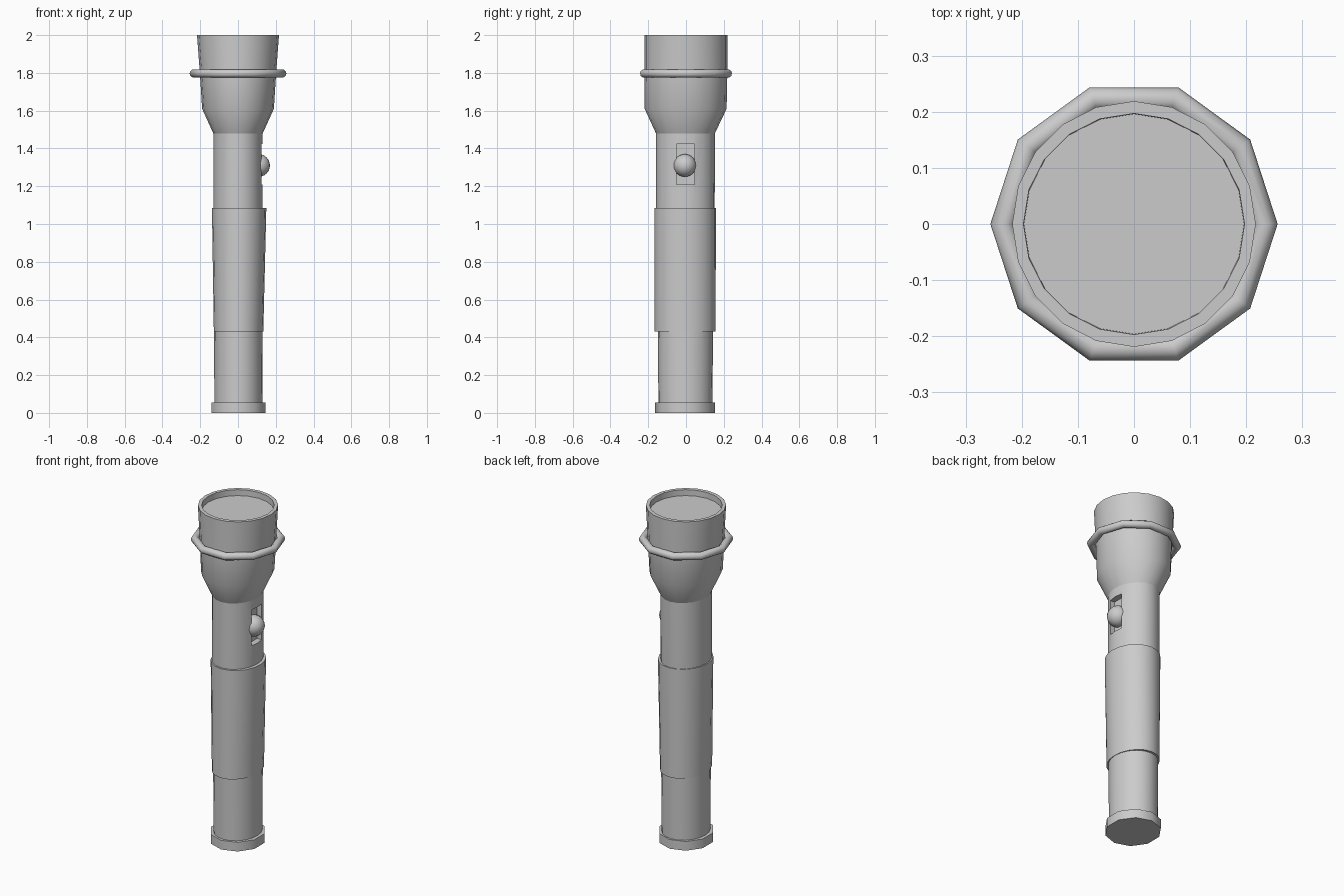
import bpy, bmesh, math

if "Cube" in bpy.data.objects:
    bpy.data.objects.remove(bpy.data.objects["Cube"])


def activate(ob):
    bpy.ops.object.select_all(action='DESELECT')
    ob.select_set(True)
    bpy.context.view_layer.objects.active = ob


def smooth(ob, deg=42):
    activate(ob)
    bpy.ops.object.shade_smooth_by_angle(angle=math.radians(deg))


def loft(name, sections, sides=20, phase=0.0, cap_start=True, cap_end=True):
    """Skin elliptical sections given as (z, centre x, centre y, radius x, radius y)."""
    bm = bmesh.new()
    rings = []
    for z, cx, cy, rx, ry in sections:
        rings.append([bm.verts.new((cx + rx * math.cos(phase + math.tau * i / sides),
                                    cy + ry * math.sin(phase + math.tau * i / sides), z))
                      for i in range(sides)])
    for a, b in zip(rings, rings[1:]):
        for i in range(sides):
            j = (i + 1) % sides
            bm.faces.new((a[i], a[j], b[j], b[i]))
    if cap_start:
        bm.faces.new(rings[0][::-1])
    if cap_end:
        bm.faces.new(rings[-1])
    me = bpy.data.meshes.new(name)
    bm.to_mesh(me)
    bm.free()
    ob = bpy.data.objects.new(name, me)
    bpy.context.collection.objects.link(ob)
    return ob


# Barrel with a recessed switch slot on the right side
barrel = loft("barrel", [(0.04, 0.002, -0.003, 0.127, 0.143),
                         (0.43, 0.002, -0.003, 0.129, 0.146),
                         (1.085, 0, -0.003, 0.131, 0.155),
                         (1.48, 0, -0.003, 0.131, 0.156)])
bpy.ops.mesh.primitive_cube_add(size=1, location=(0.145, -0.003, 1.317))
cutter = bpy.context.object
cutter.name = "slot_cutter"
cutter.scale = (0.1, 0.096, 0.215)
cutter.hide_render = True
mod = barrel.modifiers.new("slot", 'BOOLEAN')
mod.operation = 'DIFFERENCE'
mod.object = cutter
mod.solver = 'EXACT'
activate(barrel)
bpy.ops.object.modifier_apply(modifier=mod.name)
bpy.data.objects.remove(cutter, do_unlink=True)
smooth(barrel)

# Flared head with a rim and recessed wall
smooth(loft("head", [(1.48, 0, -0.003, 0.131, 0.156),
                     (1.61, 0, -0.002, 0.190, 0.217),
                     (1.80, 0, 0, 0.202, 0.219),
                     (2.0, 0, 0, 0.217, 0.219),
                     (2.0, 0, 0, 0.197, 0.197),
                     (1.965, 0, 0, 0.196, 0.196)],
            cap_start=False, cap_end=False))

# Lens at the bottom of the recess
loft("lens", [(1.955, 0, 0, 0.196, 0.196), (1.965, 0, 0, 0.196, 0.196)],
     cap_start=False)

# Grip sleeve and end cap
smooth(loft("grip", [(0.43, 0.003, -0.005, 0.131, 0.162),
                     (1.085, 0.006, -0.005, 0.144, 0.163)]))
smooth(loft("end_cap", [(0, 0.002, -0.005, 0.151, 0.158),
                        (0.055, 0.002, -0.005, 0.151, 0.158)],
            sides=10, phase=math.pi / 2))

# Ten-sided ring around the head
bpy.ops.mesh.primitive_torus_add(major_segments=10, minor_segments=10, major_radius=0.234,
                                 minor_radius=0.022, location=(0, 0, 1.797))
bpy.context.object.name = "head_ring"
bpy.ops.object.shade_smooth()

# Round switch button
bpy.ops.mesh.primitive_uv_sphere_add(segments=20, ring_count=12, radius=0.06,
                                     location=(0.109, -0.006, 1.31))
bpy.context.object.name = "switch_button"
bpy.ops.object.shade_smooth()
